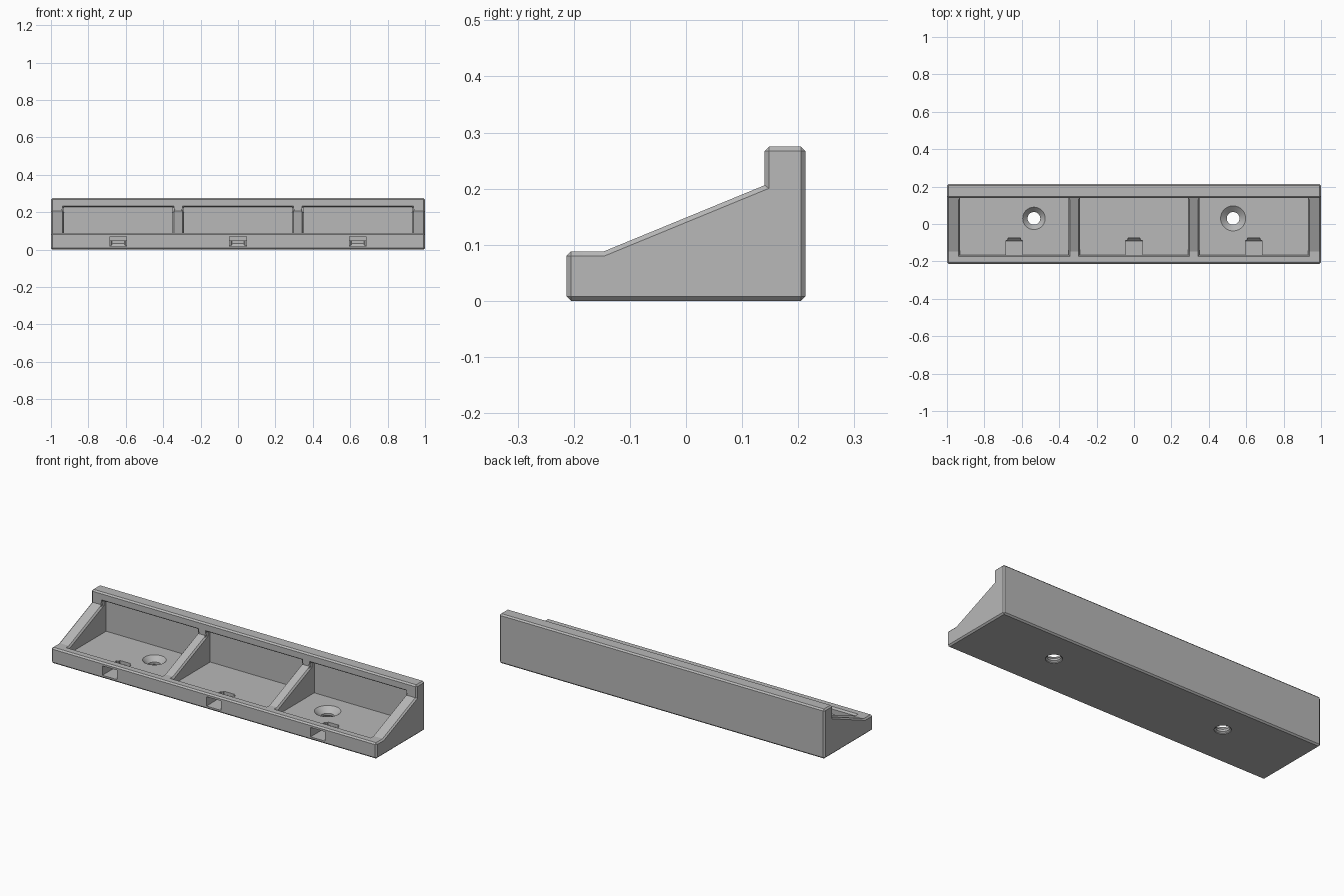
import bpy
import bmesh
import math

old = bpy.data.objects.get("Cube")
if old:
    bpy.data.objects.remove(old, do_unlink=True)

grey = bpy.data.materials.new("plain grey")
grey.use_nodes = True
colour = (0.48, 0.48, 0.48, 1)
grey.diffuse_color = colour
grey.node_tree.nodes["Principled BSDF"].inputs["Base Color"].default_value = colour


def make_object(name, bm):
    bmesh.ops.recalc_face_normals(bm, faces=bm.faces)
    mesh = bpy.data.meshes.new(name)
    bm.to_mesh(mesh)
    bm.free()
    obj = bpy.data.objects.new(name, mesh)
    bpy.context.collection.objects.link(obj)
    mesh.materials.append(grey)
    return obj


def loft(rings):
    """Closed solid skinned through rings of equal point count."""
    bm = bmesh.new()
    loops = [[bm.verts.new(p) for p in ring] for ring in rings]
    for a, b in zip(loops, loops[1:]):
        for i in range(len(a)):
            j = (i + 1) % len(a)
            bm.faces.new((a[i], a[j], b[j], b[i]))
    bm.faces.new(loops[0])
    bm.faces.new(loops[-1])
    bmesh.ops.recalc_face_normals(bm, faces=bm.faces)
    return bm


def prism(profile, x0, x1):
    return loft([[(x, y, z) for y, z in profile] for x in (x0, x1)])


def circle(x, y, z, r, n=40):
    return [(x + r * math.cos(math.tau * i / n),
             y + r * math.sin(math.tau * i / n), z) for i in range(n)]


# Main body: sloped side profile with chamfered outer edges
D = 0.213
bm = prism([(-D, 0), (-D, 0.088), (-0.147, 0.088), (0.14, 0.206),
            (0.14, 0.275), (D, 0.275), (D, 0)], -1, 1)
bm.normal_update()
convex = [e for e in bm.edges if e.calc_face_angle_signed() > 0.1]
bmesh.ops.bevel(bm, geom=convex, offset=0.008, segments=1,
                affect='EDGES', clamp_overlap=True)
body = make_object("sloped_tray_body", bm)


def cut(name, bm):
    tool = make_object(name, bm)
    tool.hide_render = True
    mod = body.modifiers.new(name, 'BOOLEAN')
    mod.operation = 'DIFFERENCE'
    mod.solver = 'EXACT'
    mod.object = tool
    bpy.context.view_layer.objects.active = body
    bpy.ops.object.modifier_apply(modifier=name)
    bpy.data.objects.remove(tool, do_unlink=True)


FLOOR = 0.05
for centre in (-0.64, 0, 0.64):
    # Open bay, running a little way into the back wall
    half = 0.29
    cut("bay", prism([(-0.165, FLOOR), (-0.165, 0.3), (0.1, 0.3),
                      (0.1, 0.229), (0.17, 0.229), (0.17, FLOOR)],
                     centre - half, centre + half))

    # Chamfer along the bay mouth
    rings = []
    for drop, grow in ((-0.013, -0.002), (0.009, 0.014)):
        w = half + grow
        f, b = -0.165 - grow, 0.150
        rings.append([(centre - w, f, 0.088 + drop), (centre + w, f, 0.088 + drop),
                      (centre + w, -0.147, 0.088 + drop), (centre + w, b, 0.210 + drop),
                      (centre - w, b, 0.210 + drop), (centre - w, -0.147, 0.088 + drop)])
    cut("mouth_chamfer", loft(rings))

    # Chamfer under the upper lip
    cut("lip_chamfer", prism([(0.13, 0.2), (0.13, 0.244), (0.15, 0.224), (0.15, 0.2)],
                             centre - half - 0.008, centre + half + 0.008))

    # Slot through the front wall and into the floor
    slot = prism([(-0.25, 0.017), (-0.25, 0.069), (-0.075, 0.069),
                  (-0.075, 0.033), (-0.091, 0.017)], centre - 0.045, centre + 0.045)
    ends = [e for e in slot.edges
            if all(v.co.y > -0.08 and v.co.z > 0.03 for v in e.verts)
            and abs(e.verts[0].co.x - e.verts[1].co.x) < 0.001]
    bmesh.ops.bevel(slot, geom=ends, offset=0.012, segments=3, affect='EDGES')
    cut("front_slot", slot)

# Countersunk screw holes
for x, r in ((-0.535, 0.06), (0.53, 0.067)):
    cut("screw_hole", loft([circle(x, 0.03, z, rad) for z, rad in
                            ((-0.02, 0.042), (0.004, 0.042), (0.010, 0.034),
                             (0.022, 0.034), (FLOOR, r), (FLOOR + 0.01, r))]))

# Smooth the round holes, keep all chamfers crisp
bpy.ops.object.select_all(action='DESELECT')
body.select_set(True)
bpy.context.view_layer.objects.active = body
bpy.ops.object.shade_smooth_by_angle(angle=math.radians(20))
